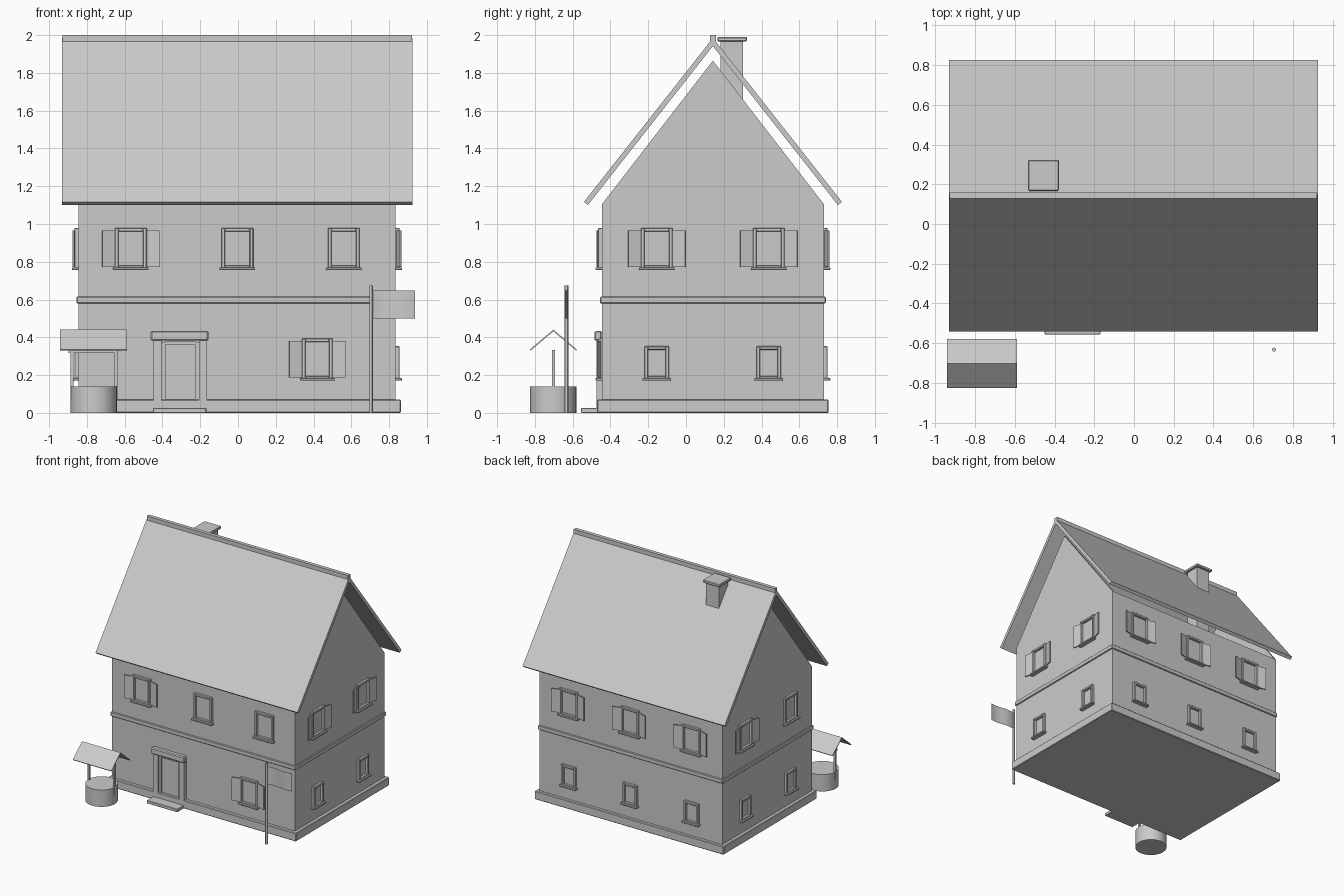
import bpy, bmesh, math
from mathutils import Matrix, Vector

if "Cube" in bpy.data.objects:
    bpy.data.objects.remove(bpy.data.objects["Cube"])

grey = bpy.data.materials.new("plain_grey")
grey.diffuse_color = (0.6, 0.6, 0.6, 1)
grey.use_nodes = True
grey.node_tree.nodes["Principled BSDF"].inputs["Base Color"].default_value = grey.diffuse_color


def finish(name, bm, matrix=Matrix(), bevel=0):
    bmesh.ops.transform(bm, matrix=matrix, verts=bm.verts)
    me = bpy.data.meshes.new(name)
    bm.to_mesh(me)
    bm.free()
    ob = bpy.data.objects.new(name, me)
    bpy.context.collection.objects.link(ob)
    me.materials.append(grey)
    if bevel:
        mod = ob.modifiers.new("soft_edge", 'BEVEL')
        mod.width = bevel
        mod.segments = 1
    return ob


def boxes(name, parts, matrix=Matrix(), bevel=0):
    """One object out of boxes given as x0, x1, y0, y1, z0, z1."""
    bm = bmesh.new()
    for x0, x1, y0, y1, z0, z1 in parts:
        m = Matrix.Translation(((x0 + x1) / 2, (y0 + y1) / 2, (z0 + z1) / 2))
        bmesh.ops.create_cube(bm, size=1, matrix=m @ Matrix.Diagonal((x1 - x0, y1 - y0, z1 - z0, 1)))
    return finish(name, bm, matrix, bevel)


def extrude_x(name, profile, x0, x1):
    """Closed y-z profile extruded along x."""
    bm = bmesh.new()
    face = bm.faces.new([bm.verts.new((x0, y, z)) for y, z in profile])
    ext = bmesh.ops.extrude_face_region(bm, geom=[face])
    moved = [g for g in ext["geom"] if isinstance(g, bmesh.types.BMVert)]
    bmesh.ops.translate(bm, vec=(x1 - x0, 0, 0), verts=moved)
    bmesh.ops.recalc_face_normals(bm, faces=bm.faces)
    return finish(name, bm)


def cylinder(name, x, y, r, z0, z1, sides):
    bm = bmesh.new()
    bmesh.ops.create_cone(bm, cap_ends=True, segments=sides, radius1=r, radius2=r, depth=z1 - z0,
                          matrix=Matrix.Translation((x, y, (z0 + z1) / 2)))
    ob = finish(name, bm)
    bpy.context.view_layer.objects.active = ob
    ob.select_set(True)
    bpy.ops.object.shade_smooth_by_angle(angle=math.radians(30))
    ob.select_set(False)
    return ob


# House body
X0, X1, Y0, Y1 = -0.845, 0.835, -0.445, 0.73
MID = (Y0 + Y1) / 2
boxes("lower_storey", [(X0, X1, Y0, Y1, 0, 0.57)])
boxes("upper_storey", [(X0, X1, Y0, Y1, 0.57, 1.105)])
boxes("plinth", [(X0 - 0.028, X1 + 0.028, Y0 - 0.027, Y1 + 0.025, 0, 0.07)], bevel=0.005)
boxes("storey_band", [(X0 - 0.01, X1 + 0.01, Y0 - 0.01, Y1 + 0.01, 0.58, 0.615)], bevel=0.004)
for side, a, b in (("left", X0, X0 + 0.015), ("right", X1 - 0.015, X1)):
    extrude_x("gable_" + side, [(Y0, 1.105), (Y1, 1.105), (MID, 1.865)], a, b)

# Roof slabs and ridge
for side, s in (("front", -1), ("back", 1)):
    extrude_x("roof_" + side, [(MID + s * d, z) for d, z in
                               ((0, 1.985), (0.683, 1.117), (0.662, 1.1), (0, 1.942))], -0.932, 0.925)
boxes("ridge_beam", [(-0.928, 0.922, MID - 0.015, MID + 0.015, 1.965, 2.0)])

# Chimney
boxes("chimney", [(-0.515, -0.395, 0.183, 0.303, 1.105, 1.97)])
boxes("chimney_cap", [(-0.533, -0.378, 0.167, 0.322, 1.967, 1.99)], bevel=0.004)


# Windows, built facing the front and turned onto each wall
def window(name, wall, u, w, z0, z1, shutters=False):
    angle, origin, axis = wall
    place = Matrix.Translation(Vector(origin) + Vector(axis) * u) @ Matrix.Rotation(angle, 4, 'Z')
    h, t, d = w / 2, 0.019, 0.02
    boxes(name + "_frame", [(-h, -h + t, -d, 0.005, z0, z1), (h - t, h, -d, 0.005, z0, z1),
                            (-h + t, h - t, -d, 0.005, z1 - t, z1), (-h + t, h - t, -d, 0.005, z0, z0 + t * 0.6)],
          place, 0.003)
    boxes(name + "_sill", [(-h - 0.01, h + 0.01, -0.034, 0.005, z0 - 0.012, z0 + 0.003)], place, 0.003)
    if shutters:
        for s in (-1, 1):
            hinge = Matrix.Translation((s * h, -0.004, 0)) @ Matrix.Rotation(-s * math.radians(15), 4, 'Z')
            a, b = sorted((0, s * 0.071))
            boxes(name + "_shutter", [(a, b, -0.008, 0, z0 + 0.005, z1 - 0.015)], place @ hinge)


FRONT = (0, (0, Y0, 0), (1, 0, 0))
BACK = (math.pi, (0, Y1, 0), (1, 0, 0))
RIGHT = (math.pi / 2, (X1, 0, 0), (0, 1, 0))
LEFT = (-math.pi / 2, (X0, 0, 0), (0, 1, 0))
UP, LOW = (0.168, 0.768, 0.98), (0.132, 0.183, 0.353)

for u in (-0.567, -0.003, 0.56):
    window("front_upper_window", FRONT, u, *UP, shutters=u < -0.5)
    window("back_upper_window", BACK, u, *UP, shutters=True)
    window("back_lower_window", BACK, u, *LOW)
window("front_lower_window", FRONT, 0.42, 0.163, 0.183, 0.395, shutters=True)
for u in (-0.155, 0.438):
    window("right_upper_window", RIGHT, u, *UP, shutters=True)
    window("left_upper_window", LEFT, u, *UP, shutters=u > 0)
    window("right_lower_window", RIGHT, u, *LOW)
    window("left_lower_window", LEFT, u, *LOW)

# Door
boxes("door_posts", [(-0.448, -0.405, -0.474, Y0, 0.02, 0.385), (-0.207, -0.164, -0.474, Y0, 0.02, 0.385)])
boxes("door_frame", [(-0.405, -0.384, -0.46, Y0, 0.02, 0.375), (-0.228, -0.207, -0.46, Y0, 0.02, 0.375),
                     (-0.384, -0.228, -0.46, Y0, 0.362, 0.38)])
boxes("door_panel", [(-0.384, -0.228, -0.45, Y0, 0.02, 0.362)])
boxes("door_lintel", [(-0.462, -0.156, -0.485, Y0, 0.382, 0.434)], bevel=0.007)
boxes("door_step", [(-0.45, -0.168, -0.556, Y0, 0, 0.026)], bevel=0.003)

# Well
WX, WY = -0.763, -0.702
cylinder("well_wall", WX, WY, 0.123, 0, 0.14, 24)
for s in (-1, 1):
    boxes("well_post", [(WX + s * 0.117 - 0.008, WX + s * 0.117 + 0.008, WY - 0.008, WY + 0.008, 0.076, 0.33)])
    extrude_x("well_roof", [(WY + s * d, z) for d, z in
                            ((0, 0.441), (0.124, 0.336), (0.12, 0.33), (0, 0.432))], -0.942, -0.588)
boxes("well_crossbeam", [(-0.898, -0.634, WY - 0.008, WY + 0.008, 0.317, 0.333)])

# Flagpole with a slightly waving flag
cylinder("flag_pole", 0.705, -0.632, 0.01, 0, 0.675, 12)
bm = bmesh.new()
N = 12
cols = []
for i in range(N + 1):
    x = 0.713 + 0.224 * i / N
    y = -0.632 + 0.006 * math.sin(2 * math.pi * i / N)
    cols.append([bm.verts.new((x, y, z)) for z in (0.5, 0.648)])
for a, b in zip(cols, cols[1:]):
    bm.faces.new((a[0], b[0], b[1], a[1]))
flag = finish("flag", bm)
flag.data.shade_smooth()
